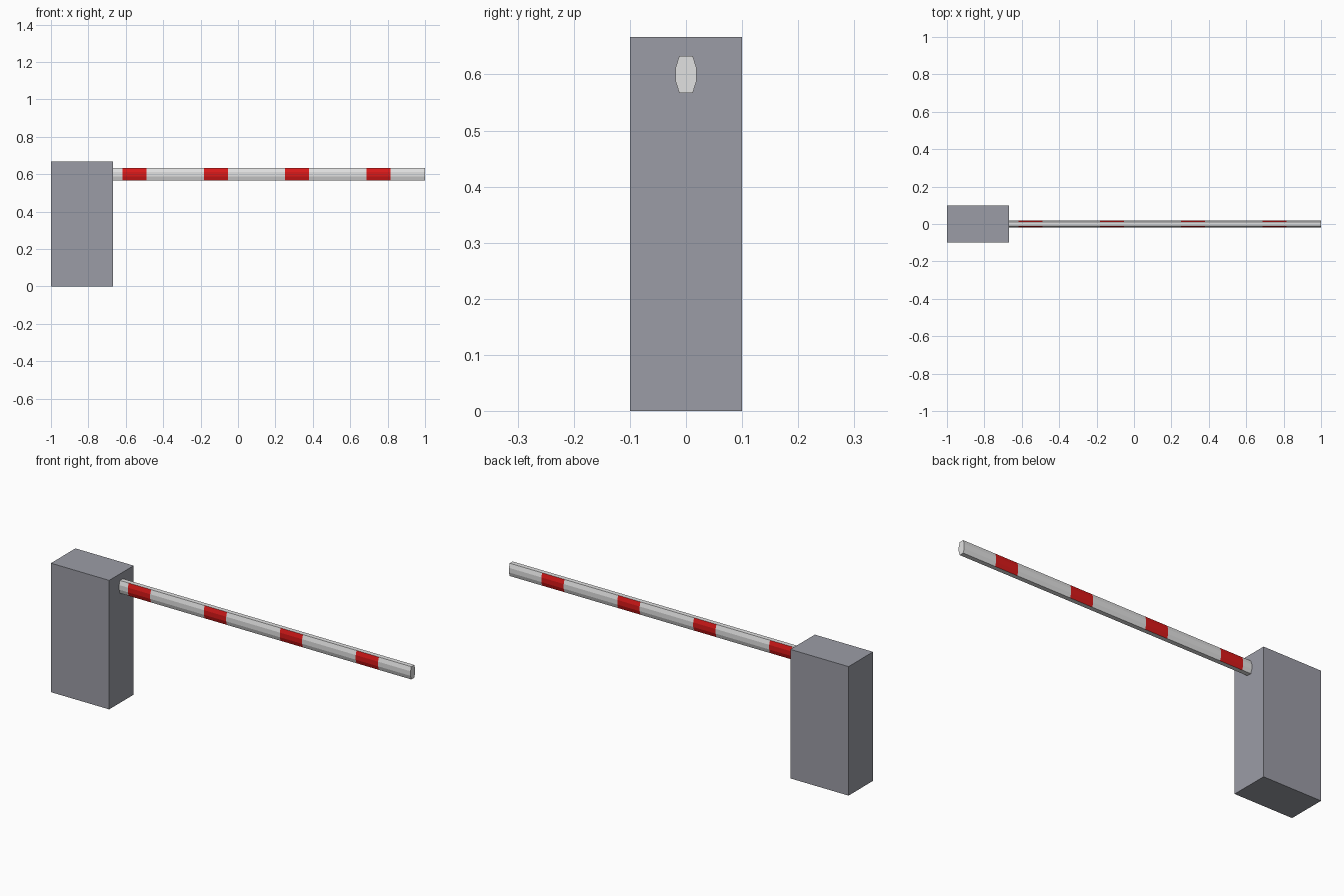
import bpy, bmesh

if "Cube" in bpy.data.objects:
    bpy.data.objects.remove(bpy.data.objects["Cube"])


def material(name, rgb):
    m = bpy.data.materials.new(name)
    m.diffuse_color = (*rgb, 1)
    m.use_nodes = True
    m.node_tree.nodes["Principled BSDF"].inputs["Base Color"].default_value = m.diffuse_color
    return m


grey = material("cabinet grey", (0.33, 0.335, 0.38))
white = material("boom white", (0.75, 0.75, 0.75))
red = material("stripe red", (0.7, 0.01, 0.01))


def add_object(name, bm, mats):
    bmesh.ops.recalc_face_normals(bm, faces=bm.faces[:])
    me = bpy.data.meshes.new(name)
    bm.to_mesh(me)
    bm.free()
    for m in mats:
        me.materials.append(m)
    ob = bpy.data.objects.new(name, me)
    bpy.context.collection.objects.link(ob)
    return ob


# Cabinet: plain upright box
bm = bmesh.new()
bmesh.ops.create_cube(bm, size=1)
for v in bm.verts:
    v.co.x = v.co.x * 0.333 - 0.8335
    v.co.y *= 0.2
    v.co.z = (v.co.z + 0.5) * 0.667
add_object("cabinet", bm, [grey])

# Boom: eight-sided profile lofted along x, cut at the stripe edges
A, B, C, D = 0.012, 0.033, 0.0187, 0.012
profile = [(-A, -B), (A, -B), (C, -D), (C, D), (A, B), (-A, B), (-C, D), (-C, -D)]
starts = [-0.617 + 0.4345 * i for i in range(4)]
stations = [-0.667] + [x for s in starts for x in (s, s + 0.128)] + [1.0]

bm = bmesh.new()
rings = [[bm.verts.new((x, y, 0.6 + z)) for y, z in profile] for x in stations]
for i, (r, q) in enumerate(zip(rings, rings[1:])):
    for k in range(8):
        f = bm.faces.new((r[k], r[(k + 1) % 8], q[(k + 1) % 8], q[k]))
        # every second section is red, except on the flat top and bottom
        f.material_index = 1 if i % 2 == 1 and k not in (0, 4) else 0
bm.faces.new(rings[0])
bm.faces.new(rings[-1])
add_object("boom", bm, [white, red])
